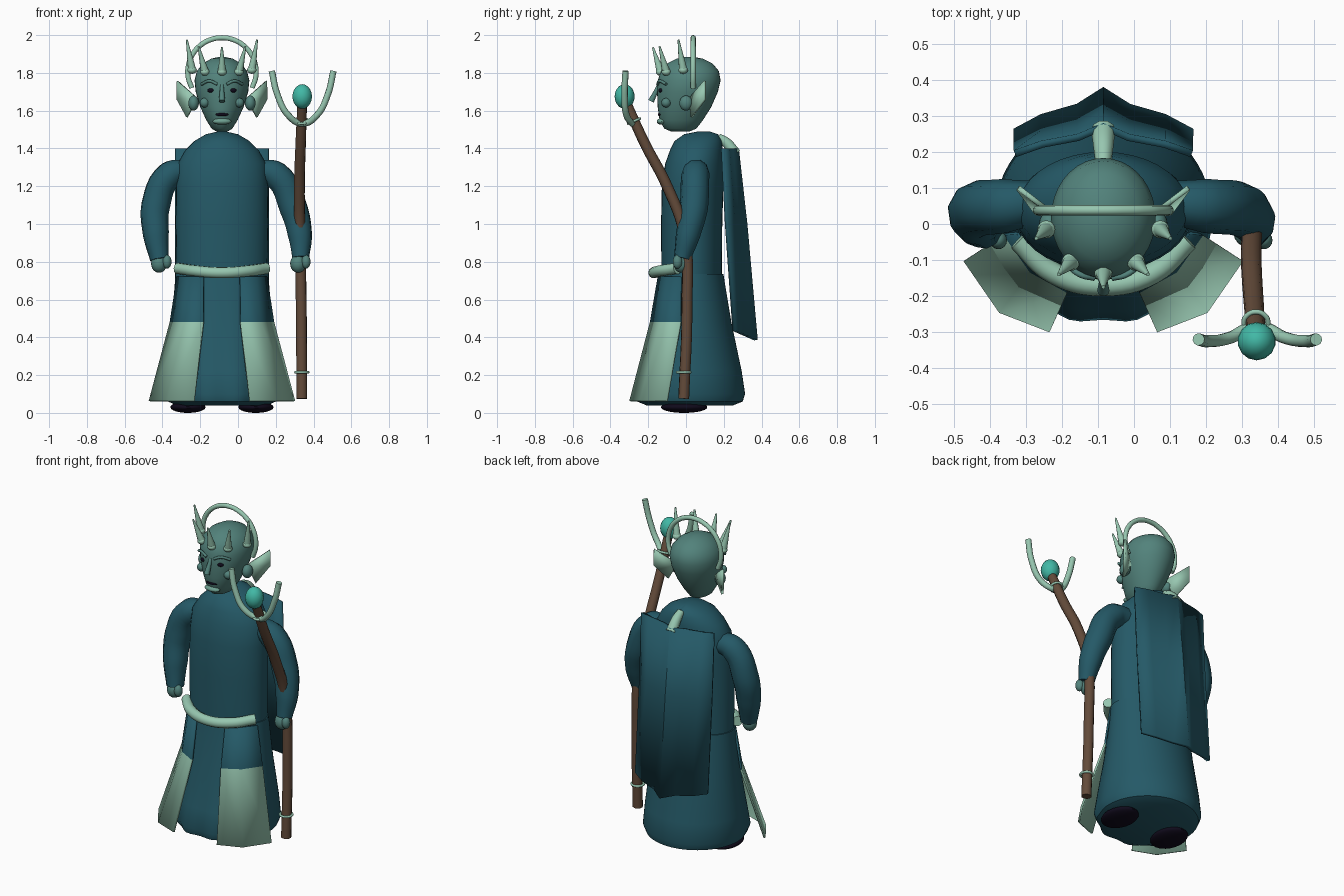
import bpy, bmesh, math
from mathutils import Matrix, Vector

cube = bpy.data.objects.get("Cube")
if cube:
    bpy.data.objects.remove(cube)

CX = -0.085  # centre line of the figure


def material(name, r, g, b):
    m = bpy.data.materials.new(name)
    m.use_nodes = True
    m.diffuse_color = (r, g, b, 1)
    m.node_tree.nodes["Principled BSDF"].inputs["Base Color"].default_value = (r, g, b, 1)
    return m


ROBE = material("deep_teal_cloth", 0.018, 0.1, 0.135)
PALE = material("pale_jade", 0.31, 0.57, 0.435)
SKIN = material("grey_teal_skin", 0.085, 0.225, 0.2)
LIP = material("soft_green_lip", 0.156, 0.352, 0.283)
WOOD = material("brown_wood", 0.125, 0.07, 0.042)
ORB = material("turquoise", 0.054, 0.48, 0.38)
DARK = material("near_black", 0.005, 0.003, 0.011)


def finish(name, mesh, mats, angle=40):
    for p in mesh.polygons:
        p.use_smooth = angle > 0
    if angle:
        mesh.set_sharp_from_angle(angle=math.radians(angle))
    mesh.materials.clear()
    for m in mats:
        mesh.materials.append(m)
    ob = bpy.data.objects.new(name, mesh)
    bpy.context.collection.objects.link(ob)
    return ob


def from_bm(name, bm, mats, angle=40):
    bmesh.ops.recalc_face_normals(bm, faces=bm.faces)
    mesh = bpy.data.meshes.new(name)
    bm.to_mesh(mesh)
    bm.free()
    return finish(name, mesh, mats, angle)


def loft(name, rings, mat, n=36, folds=0.0):
    """Closed skin over elliptical rings (z, centre y, half width, half depth)."""
    bm = bmesh.new()
    loops = []
    for i, (z, cy, rx, ry) in enumerate(rings):
        loop = []
        for k in range(n):
            a = math.tau * k / n
            front = max(0, -math.sin(a))
            f = 1 + folds * front * math.cos(10 * a) * i / len(rings)
            loop.append(bm.verts.new((CX + rx * f * math.cos(a), cy + ry * f * math.sin(a), z)))
        loops.append(loop)
    for a, b in zip(loops, loops[1:]):
        for k in range(n):
            bm.faces.new((a[k], a[(k + 1) % n], b[(k + 1) % n], b[k]))
    bm.faces.new(loops[0])
    bm.faces.new(loops[-1])
    return from_bm(name, bm, [mat])


def tube(name, pts, radii, mat, cyclic=False):
    """Round tube through points, with a radius per point."""
    cu = bpy.data.curves.new(name + "_path", "CURVE")
    cu.dimensions = "3D"
    cu.bevel_depth = 1
    cu.bevel_resolution = 3
    cu.resolution_u = 6
    cu.use_fill_caps = True
    sp = cu.splines.new("BEZIER")
    sp.bezier_points.add(len(pts) - 1)
    sp.use_cyclic_u = cyclic
    for i, (bp, p) in enumerate(zip(sp.bezier_points, pts)):
        bp.co = p
        bp.handle_left_type = bp.handle_right_type = "AUTO"
        bp.radius = radii[i] if isinstance(radii, (list, tuple)) else radii
    tmp = bpy.data.objects.new(name + "_path", cu)
    bpy.context.collection.objects.link(tmp)
    dg = bpy.context.evaluated_depsgraph_get()
    mesh = bpy.data.meshes.new_from_object(tmp.evaluated_get(dg))
    bpy.data.objects.remove(tmp)
    mesh.name = name
    return finish(name, mesh, [mat])


def ball(name, c, r, mat, seg=16):
    bm = bmesh.new()
    mx = Matrix.Translation(c) @ Matrix.Diagonal((*r, 1))
    bmesh.ops.create_uvsphere(bm, u_segments=seg, v_segments=seg * 3 // 4, radius=1, matrix=mx)
    return from_bm(name, bm, [mat])


def sheet(name, rows, mats, thickness, rule=None):
    """Thin flat-shaded cloth or plate from rows of points."""
    bm = bmesh.new()
    grid = [[bm.verts.new(p) for p in row] for row in rows]
    for a, b in zip(grid, grid[1:]):
        for k in range(len(a) - 1):
            bm.faces.new((a[k], a[k + 1], b[k + 1], b[k]))
    ob = from_bm(name, bm, mats, 25)
    if rule:
        for p in ob.data.polygons:
            p.material_index = rule(p.center)
    mod = ob.modifiers.new("thickness", "SOLIDIFY")
    mod.thickness = thickness
    mod.offset = 0
    return ob


# robe: torso and skirt
loft("robe_torso", [(0.70, 0.03, 0.24, 0.16), (1.0, 0.03, 0.245, 0.162), (1.2, 0.035, 0.243, 0.163),
                    (1.32, 0.045, 0.235, 0.155), (1.39, 0.055, 0.195, 0.14), (1.44, 0.065, 0.145, 0.125),
                    (1.475, 0.08, 0.085, 0.09), (1.49, 0.095, 0.02, 0.03)], ROBE)
loft("robe_skirt", [(0.735, 0.03, 0.246, 0.168), (0.48, 0.03, 0.265, 0.21), (0.22, 0.025, 0.292, 0.27),
                    (0.1, 0.02, 0.302, 0.293), (0.06, 0.02, 0.285, 0.28), (0.04, 0.02, 0.24, 0.23)],
     ROBE, n=60, folds=0.05)

# head
loft("head", [(1.49, -0.03, 0.03, 0.05), (1.505, -0.03, 0.055, 0.085), (1.55, -0.025, 0.083, 0.115),
              (1.62, -0.008, 0.115, 0.142), (1.7, 0.008, 0.139, 0.161), (1.76, 0.017, 0.145, 0.166),
              (1.81, 0.02, 0.133, 0.154), (1.85, 0.02, 0.1, 0.12), (1.875, 0.02, 0.058, 0.07),
              (1.885, 0.02, 0.015, 0.02)], SKIN)

# mouth, chin and nose
ball("mouth", (CX, -0.135, 1.58), (0.036, 0.014, 0.01), DARK)
ball("lower_lip", (CX, -0.13, 1.543), (0.05, 0.025, 0.017), LIP)
tube("nose", [(CX, -0.145, 1.735), (CX, -0.165, 1.69), (CX, -0.185, 1.65)], [0.009, 0.013, 0.017], SKIN)

# belt and back clasp
tube("belt", [(CX + x, y, z) for x, y, z in ((-0.235, -0.045, 0.765), (-0.14, -0.135, 0.752),
     (0, -0.17, 0.742), (0.14, -0.135, 0.752), (0.235, -0.045, 0.765))], 0.03, PALE)
tube("cape_clasp", [(CX, 0.17, 1.46), (CX, 0.215, 1.43), (CX, 0.26, 1.37)], [0.022, 0.028, 0.034], PALE)

# mirrored parts
for s, side in ((-1, "right"), (1, "left")):
    def P(x, y, z):
        return Vector((CX + s * x, y, z))

    ball(side + "_shoe", P(0.18, -0.01, 0.03), (0.093, 0.123, 0.03), DARK, 20)
    ball(side + "_eye", P(0.056, -0.132, 1.707), (0.021, 0.014, 0.012), DARK)
    ball(side + "_cheek", P(0.092, -0.105, 1.642), (0.025, 0.025, 0.025), SKIN)
    ball(side + "_ear", P(0.15, 0.0, 1.64), (0.028, 0.035, 0.04), SKIN)
    tube(side + "_brow", [P(0.025, -0.15, 1.74), P(0.065, -0.14, 1.757), P(0.108, -0.105, 1.74)], 0.008, SKIN)
    sheet(side + "_ear_fin", [[P(0.13, 0.02, 1.665), P(0.235, 0.1, 1.758)],
                              [P(0.185, 0.03, 1.565), P(0.237, 0.1, 1.66)]], [PALE], 0.014)
    # crown spikes with round bases
    for tag, base, tip in (("front", (0.09, -0.105, 1.805), (0.124, -0.14, 1.94)),
                           ("side", (0.158, -0.015, 1.815), (0.186, -0.04, 1.975))):
        ball(f"{side}_{tag}_spike_base", P(*base), (0.025, 0.025, 0.02), PALE)
        tube(f"{side}_{tag}_spike", [P(*base), P(*tip)], [0.022, 0.005], PALE)
    # skirt flap: cloth above, pale plate below
    sheet(side + "_skirt_flap",
          [[P(0.097, -0.145, 0.72), P(0.18, -0.095, 0.72), P(0.235, -0.025, 0.72)],
           [P(0.098, -0.186, 0.48), P(0.2, -0.13, 0.48), P(0.272, -0.028, 0.48)],
           [P(0.147, -0.295, 0.062), P(0.285, -0.242, 0.062), P(0.383, -0.1, 0.062)]],
          [ROBE, PALE], 0.012, lambda c: 1 if c.z < 0.48 else 0)

ball("centre_spike_base", (CX, -0.135, 1.805), (0.025, 0.025, 0.02), PALE)
tube("centre_spike", [(CX, -0.135, 1.805), (CX, -0.175, 1.935)], [0.022, 0.005], PALE)

# halo arch behind the crown
arch = [math.radians(-28 + 236 * i / 12) for i in range(13)]
tube("halo", [(CX + 0.181 * math.cos(a), 0.038, 1.805 + 0.181 * math.sin(a)) for a in arch], 0.014, PALE)

# arms and hands
tube("right_arm", [(-0.27, 0.06, 1.28), (-0.36, 0.05, 1.26), (-0.435, 0.04, 1.1), (-0.435, 0.01, 0.95),
                   (-0.415, -0.02, 0.81)], [0.06, 0.075, 0.078, 0.07, 0.05], ROBE)
tube("left_arm", [(0.1, 0.06, 1.28), (0.2, 0.05, 1.26), (0.295, 0.04, 1.08), (0.328, 0.01, 0.94),
                  (0.332, -0.02, 0.82)], [0.06, 0.075, 0.076, 0.065, 0.045], ROBE)
for side, x, s in (("right", -0.418, 1), ("left", 0.318, 1)):
    ball(side + "_hand", (x, -0.025, 0.79), (0.042, 0.04, 0.048), SKIN)
    ball(side + "_thumb", (x + s * 0.042, -0.045, 0.8), (0.024, 0.025, 0.036), SKIN)

# pleated cape: depth profile per row, fold per column
cols = [(-0.245, 0.0), (-0.17, 0.35), (-0.07, 0.6), (0, 1.0), (0.07, 0.6), (0.17, 0.35), (0.245, 0.0)]
cape_rows = []
for z, side_y, mid_y, drop in ((1.4, 0.195, 0.27, 0), (1.0, 0.215, 0.315, 0), (0.435, 0.255, 0.37, 0.05)):
    cape_rows.append([(CX + x, side_y + (mid_y - side_y) * f, z - drop * f) for x, f in cols])
sheet("cape", cape_rows, [ROBE], 0.02)

# staff, its rings, fork and orb
tube("staff", [(0.338, -0.012, 0.075), (0.335, 0.005, 0.55), (0.328, -0.01, 0.95), (0.325, -0.1, 1.2),
               (0.332, -0.22, 1.43), (0.34, -0.315, 1.64)], [0.029, 0.029, 0.029, 0.029, 0.028, 0.026], WOOD)
for tag, c, tilt in (("lower", (0.338, -0.012, 0.215), 0), ("grip", (0.33, -0.01, 0.88), 0.1),
                     ("upper", (0.338, -0.275, 1.545), 0.4)):
    rot = Matrix.Rotation(tilt, 3, "X")
    ring = [Vector(c) + rot @ Vector((0.034 * math.cos(math.tau * i / 8), 0.034 * math.sin(math.tau * i / 8), 0))
            for i in range(8)]
    tube(tag + "_staff_ring", ring, 0.007, PALE, True)
half = [(0.163, -0.32, 1.81), (0.135, -0.325, 1.69), (0.075, -0.315, 1.575)]
fork = [(0.342 - x, y, z) for x, y, z in half] + [(0.342, -0.285, 1.532)]
fork += [(0.342 + x, y, z) for x, y, z in reversed(half)]
tube("staff_fork", fork, 0.017, PALE)
ball("staff_orb", (0.34, -0.325, 1.675), (0.053, 0.053, 0.065), ORB, 14)
